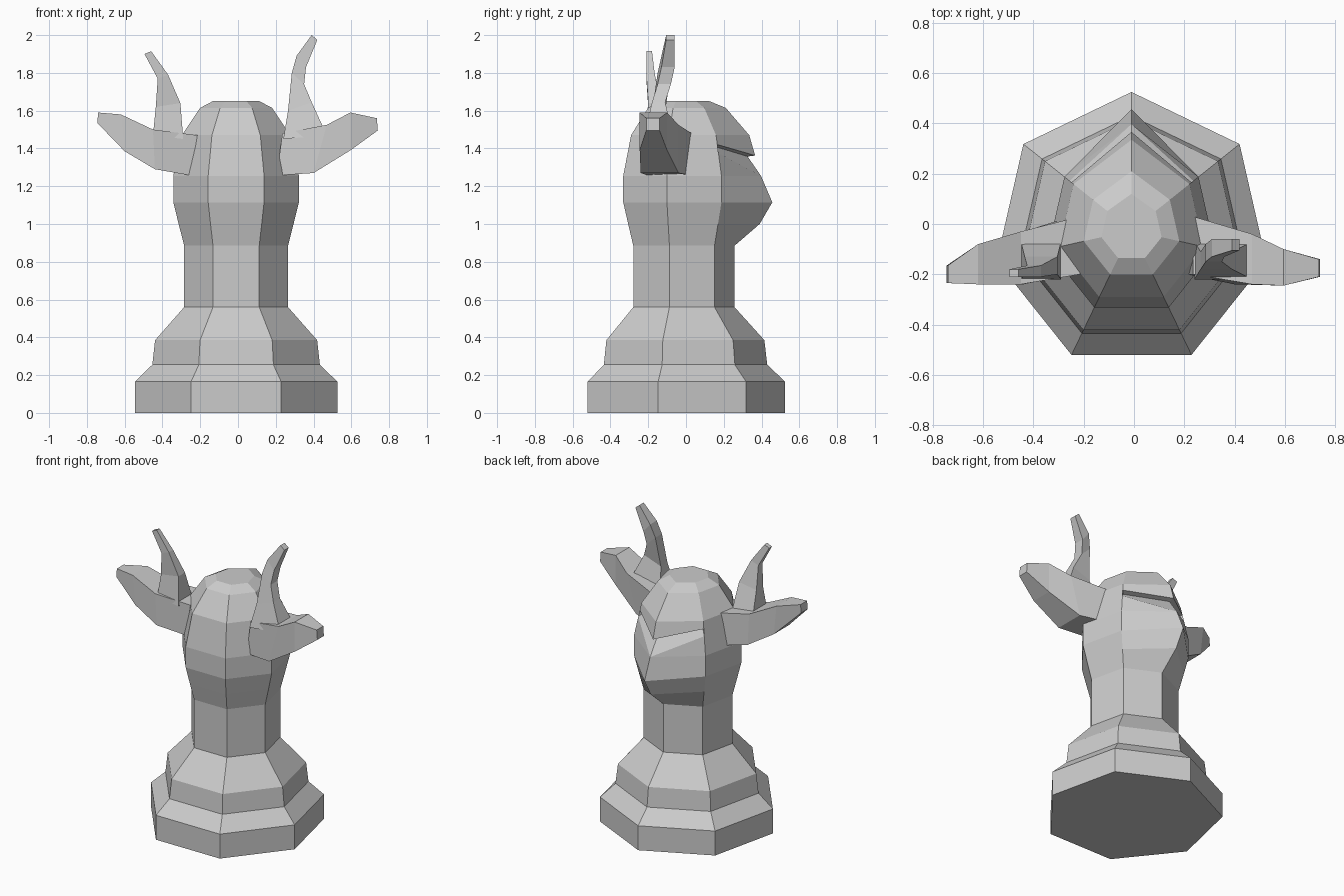
import bpy, bmesh, math
from mathutils import Vector

if "Cube" in bpy.data.objects:
    bpy.data.objects.remove(bpy.data.objects["Cube"])

def finish(name, bm):
    bmesh.ops.recalc_face_normals(bm, faces=bm.faces)
    me = bpy.data.meshes.new(name)
    bm.to_mesh(me)
    bm.free()
    ob = bpy.data.objects.new(name, me)
    bpy.context.collection.objects.link(ob)
    return ob

# Seven-sided turned body: (z, radius, y of the snout ridge or None)
N, CX, CY = 7, -0.01, -0.025
rings = [(0, .55, None), (.165, .55, None), (.255, .455, None), (.385, .44, None),
         (.56, .282, None), (.885, .282, None), (1.0, .312, .39), (1.115, .341, .457),
         (1.255, .341, .397), (1.47, .295, .335), (1.615, .195, .21), (1.652, .123, .12)]
bm = bmesh.new()
grid = []
for z, r, ridge in rings:
    row = []
    for k in range(N):
        a = math.pi / 2 + k * 2 * math.pi / N
        y = ridge if (k == 0 and ridge) else CY + r * math.sin(a)
        row.append(bm.verts.new((CX + r * math.cos(a), y, z)))
    grid.append(row)

EYE = 8  # band that carries the eye slits
for i in range(len(grid) - 1):
    for k in range(N):
        if i == EYE and k in (0, 1, N - 1, N - 2):
            continue
        j = (k + 1) % N
        bm.faces.new((grid[i][k], grid[i][j], grid[i + 1][j], grid[i + 1][k]))
bm.faces.new(grid[0])
bm.faces.new(grid[-1])

# Eye slits: overhanging brow and a sloping sunken floor on both sides of the ridge
lo, hi = grid[EYE], grid[EYE + 1]
A, D = lo[0], hi[0]
M = bm.verts.new(A.co.lerp(D.co, .5))
M2 = bm.verts.new(M.co + Vector((0, -.04, -.005)))
for k, n in ((1, 2), (N - 1, N - 2)):
    B, C = lo[k], hi[k]
    Q = bm.verts.new(B.co.lerp(C.co, .56))
    P = bm.verts.new(B.co.lerp(C.co, .77))
    inward = Vector((-.03 if B.co.x > 0 else .03, -.03, -.005))
    P2 = bm.verts.new(P.co + inward)
    for f in ((A, B, Q), (M, P, C, D), (M, M2, P2, P), (A, Q, P2, M2),
              (P, P2, Q), (B, lo[n], hi[n], C, P, Q)):
        bm.faces.new(f)
finish("body", bm)

def loft(name, sections):
    """Closed loft through four-point sections (xa, za, xb, zb, y0, y1)."""
    b = bmesh.new()
    rows = [[b.verts.new(p) for p in ((xa, y0, za), (xb, y0, zb), (xb, y1, zb), (xa, y1, za))]
            for xa, za, xb, zb, y0, y1 in sections]
    for r, s in zip(rows, rows[1:]):
        for k in range(4):
            j = (k + 1) % 4
            b.faces.new((r[k], r[j], s[j], s[k]))
    b.faces.new(rows[0])
    b.faces.new(rows[-1])
    return finish(name, b)

# Antler beams: lower edge, upper edge, depth range
loft("antler_beam_right", [(.205, 1.257, .235, 1.48, -.20, .03), (.40, 1.27, .47, 1.525, -.24, -.04),
                           (.595, 1.39, .595, 1.59, -.245, -.10), (.74, 1.495, .735, 1.56, -.21, -.14)])
loft("antler_beam_left", [(-.25, 1.257, -.215, 1.47, -.20, .03), (-.44, 1.29, -.45, 1.50, -.24, -.03),
                          (-.60, 1.385, -.62, 1.58, -.24, -.08), (-.745, 1.535, -.74, 1.59, -.235, -.165)])

# Upright antler prongs: inner edge, outer edge, depth range
loft("antler_prong_right", [(.24, 1.45, .47, 1.47, -.22, -.07), (.265, 1.60, .39, 1.645, -.18, -.11),
                            (.285, 1.80, .35, 1.74, -.15, -.08), (.31, 1.89, .36, 1.83, -.13, -.06),
                            (.39, 2.0, .42, 1.975, -.105, -.06)])
loft("antler_prong_left", [(-.29, 1.45, -.45, 1.47, -.22, -.07), (-.305, 1.64, -.435, 1.62, -.20, -.13),
                           (-.37, 1.79, -.425, 1.77, -.21, -.165), (-.46, 1.915, -.495, 1.90, -.21, -.18)])
